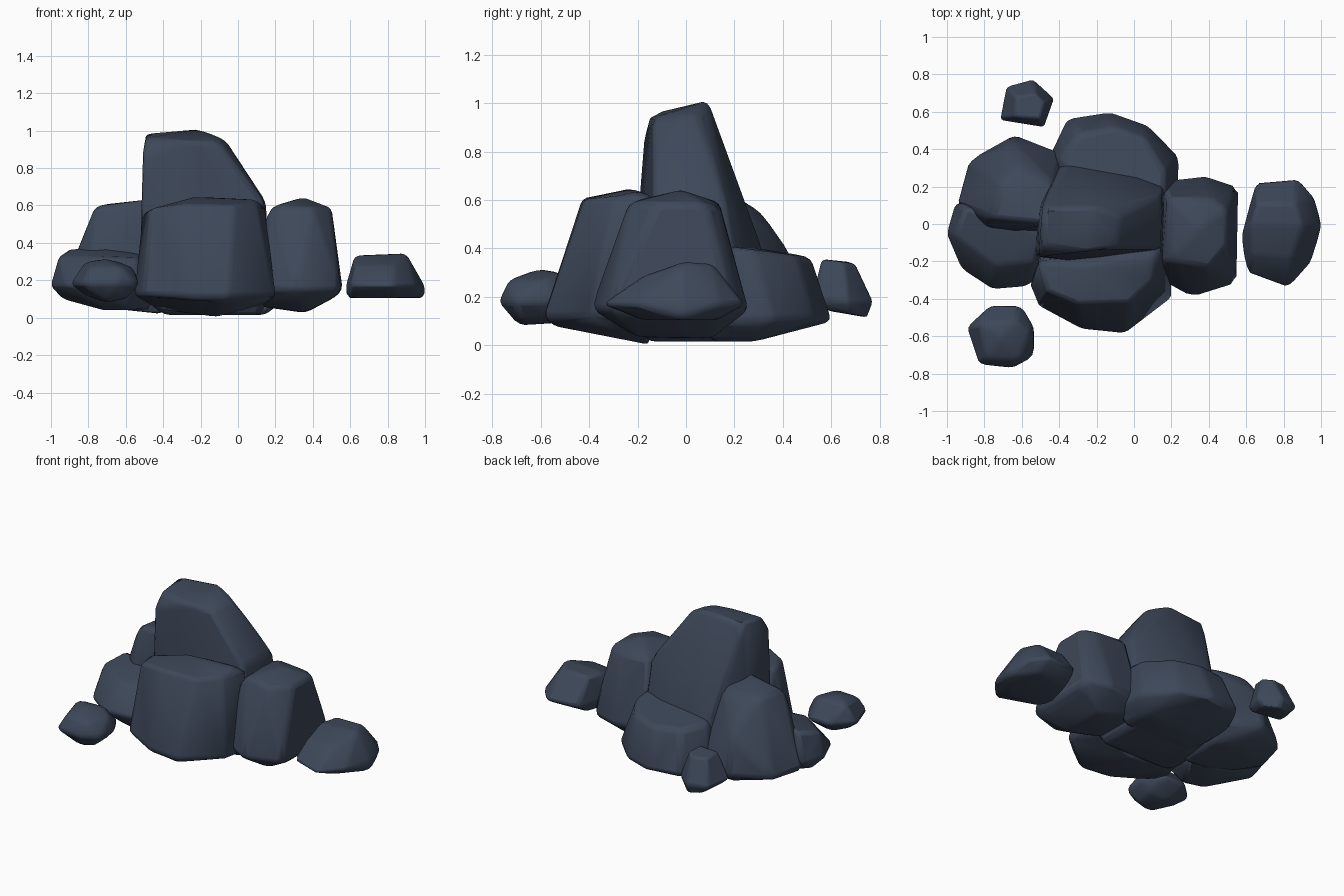
import bpy, bmesh, math

slate = bpy.data.materials.new("dark slate")
slate.diffuse_color = (0.047, 0.064, 0.1, 1)


def rock(name, base, top, z_base, bottom, bevel=0.03):
    """Faceted boulder: hull of a widest outline, a top rim (x, y, z) and an underside rim, edges rounded."""
    pts = [(x, y, z_base) for x, y in base] + list(top) + list(bottom)
    bm = bmesh.new()
    for p in pts:
        bm.verts.new(p)
    res = bmesh.ops.convex_hull(bm, input=bm.verts)
    junk = {g for g in res["geom_interior"] + res["geom_unused"] if isinstance(g, bmesh.types.BMVert)}
    bmesh.ops.delete(bm, geom=list(junk), context='VERTS')
    bmesh.ops.dissolve_limit(bm, angle_limit=math.radians(9), verts=bm.verts, edges=bm.edges)
    bmesh.ops.recalc_face_normals(bm, faces=bm.faces)
    mesh = bpy.data.meshes.new(name)
    bm.to_mesh(mesh)
    bm.free()
    mesh.materials.append(slate)
    ob = bpy.data.objects.new(name, mesh)
    bpy.context.collection.objects.link(ob)
    mod = ob.modifiers.new("rounded edges", 'BEVEL')
    mod.width = bevel
    mod.segments = 2
    mod.limit_method = 'ANGLE'
    mod.angle_limit = math.radians(15)
    bpy.ops.object.select_all(action='DESELECT')
    ob.select_set(True)
    bpy.context.view_layer.objects.active = ob
    bpy.ops.object.shade_smooth_by_angle(angle=math.radians(40))
    return ob


# tall central rock
rock("central_rock",
     [(-0.53, -0.18), (-0.52, 0.1), (-0.38, 0.37), (-0.15, 0.36), (0.17, 0.24), (0.17, -0.2), (-0.1, -0.23)],
     [(-0.51, -0.17, 0.87), (-0.49, -0.12, 0.96), (-0.49, 0.09, 0.985), (-0.2, 0.09, 1.01), (-0.07, 0.04, 0.955),
      (-0.1, -0.13, 0.94), (-0.25, -0.16, 0.94), (0.15, 0.16, 0.62), (0.14, -0.13, 0.62), (-0.37, 0.31, 0.42)],
     0.12, [(-0.4, -0.15, 0.015), (-0.33, 0.26, 0.015), (0.12, 0.22, 0.015), (0.12, -0.15, 0.015)])

# front boulder
rock("front_rock",
     [(-0.555, -0.33), (-0.51, -0.44), (-0.28, -0.565), (-0.05, -0.59), (0.2, -0.4), (0.2, -0.15), (-0.5, -0.15)],
     [(-0.51, -0.2, 0.56), (-0.47, -0.36, 0.58), (-0.3, -0.43, 0.605), (-0.02, -0.42, 0.605), (0.1, -0.3, 0.61),
      (0.14, -0.12, 0.61), (-0.22, -0.22, 0.65), (0.08, -0.2, 0.635)],
     0.12, [(-0.25, -0.53, 0.085), (-0.07, -0.55, 0.08), (-0.12, -0.15, 0.0),
            (0.14, -0.15, 0.07), (-0.42, -0.15, 0.04)])

# right boulder
rock("right_rock",
     [(0.12, -0.29), (0.31, -0.395), (0.55, -0.32), (0.56, 0.2), (0.38, 0.26), (0.14, 0.23)],
     [(0.15, -0.2, 0.54), (0.2, -0.2, 0.6), (0.4, -0.24, 0.585), (0.5, -0.12, 0.585), (0.5, 0.08, 0.585),
      (0.42, 0.14, 0.575), (0.18, 0.14, 0.59), (0.35, -0.02, 0.645)],
     0.15, [(0.36, -0.2, 0.03), (0.36, 0.1, 0.025), (0.12, -0.15, 0.06), (0.12, 0.15, 0.06),
            (0.52, -0.2, 0.11), (0.52, 0.12, 0.11)])

# back boulder
rock("back_rock",
     [(-0.45, 0.38), (-0.36, 0.57), (-0.13, 0.605), (0.08, 0.53), (0.245, 0.36), (0.24, 0.1), (-0.4, 0.1)],
     [(-0.4, 0.33, 0.39), (-0.3, 0.48, 0.375), (-0.1, 0.52, 0.36), (0.06, 0.46, 0.37), (0.17, 0.28, 0.4),
      (0.17, 0.15, 0.41), (-0.3, 0.2, 0.42)],
     0.1, [(0.15, 0.28, 0.015), (0.15, 0.1, 0.015), (-0.35, 0.1, 0.015), (-0.35, 0.28, 0.015)])

# back left boulder
rock("back_left_rock",
     [(-0.955, 0.1), (-0.89, 0.34), (-0.64, 0.48), (-0.36, 0.37), (-0.35, -0.05), (-0.8, -0.06)],
     [(-0.77, 0.03, 0.595), (-0.72, 0.22, 0.605), (-0.62, 0.31, 0.55), (-0.43, 0.22, 0.6), (-0.45, 0.0, 0.635),
      (-0.64, 0.43, 0.4)],
     0.14, [(-0.8, 0.2, 0.07), (-0.6, 0.33, 0.05), (-0.4, 0.28, 0.02), (-0.4, 0.0, 0.02), (-0.7, 0.0, 0.05)])

# low left boulder
rock("left_rock",
     [(-1.005, -0.05), (-0.96, 0.11), (-0.88, 0.12), (-0.5, -0.02), (-0.52, -0.3), (-0.58, -0.34), (-0.76, -0.355),
      (-0.92, -0.25)],
     [(-0.96, -0.06, 0.33), (-0.9, 0.09, 0.37), (-0.7, 0.03, 0.375), (-0.5, -0.05, 0.335), (-0.53, -0.2, 0.32),
      (-0.74, -0.22, 0.325)],
     0.17, [(-0.94, 0.0, 0.1), (-0.72, -0.2, 0.04), (-0.58, -0.24, 0.04), (-0.45, 0.0, 0.045), (-0.7, 0.05, 0.045)])

# detached stone on the far right
rock("far_right_stone",
     [(0.575, -0.06), (0.6, -0.26), (0.83, -0.345), (0.95, -0.21), (1.0, -0.01), (0.97, 0.14), (0.88, 0.245),
      (0.65, 0.225)],
     [(0.63, -0.16, 0.28), (0.62, 0.0, 0.33), (0.66, 0.11, 0.335), (0.86, 0.11, 0.335), (0.9, -0.01, 0.345),
      (0.84, -0.18, 0.285)],
     0.17, [(0.58, -0.08, 0.105), (0.62, -0.16, 0.105), (0.85, -0.18, 0.105), (1.0, -0.01, 0.105),
            (0.88, 0.13, 0.105), (0.65, 0.12, 0.105)], 0.02)

# two pebbles
rock("front_pebble",
     [(-0.9, -0.55), (-0.77, -0.43), (-0.6, -0.43), (-0.53, -0.55), (-0.53, -0.71), (-0.65, -0.775), (-0.83, -0.755)],
     [(-0.82, -0.53, 0.3), (-0.64, -0.52, 0.3), (-0.56, -0.58, 0.27), (-0.62, -0.73, 0.27), (-0.79, -0.72, 0.27),
      (-0.71, -0.61, 0.315)],
     0.18, [(-0.82, -0.58, 0.12), (-0.72, -0.53, 0.09), (-0.59, -0.56, 0.11), (-0.6, -0.68, 0.1),
            (-0.7, -0.69, 0.08)], 0.02)
rock("back_pebble",
     [(-0.72, 0.555), (-0.685, 0.735), (-0.54, 0.775), (-0.425, 0.67), (-0.48, 0.515)],
     [(-0.64, 0.57, 0.355), (-0.63, 0.68, 0.345), (-0.53, 0.7, 0.335), (-0.48, 0.65, 0.345), (-0.5, 0.56, 0.355)],
     0.18, [(-0.65, 0.6, 0.14), (-0.62, 0.72, 0.12), (-0.54, 0.75, 0.115), (-0.46, 0.67, 0.13),
            (-0.5, 0.56, 0.15)], 0.02)
